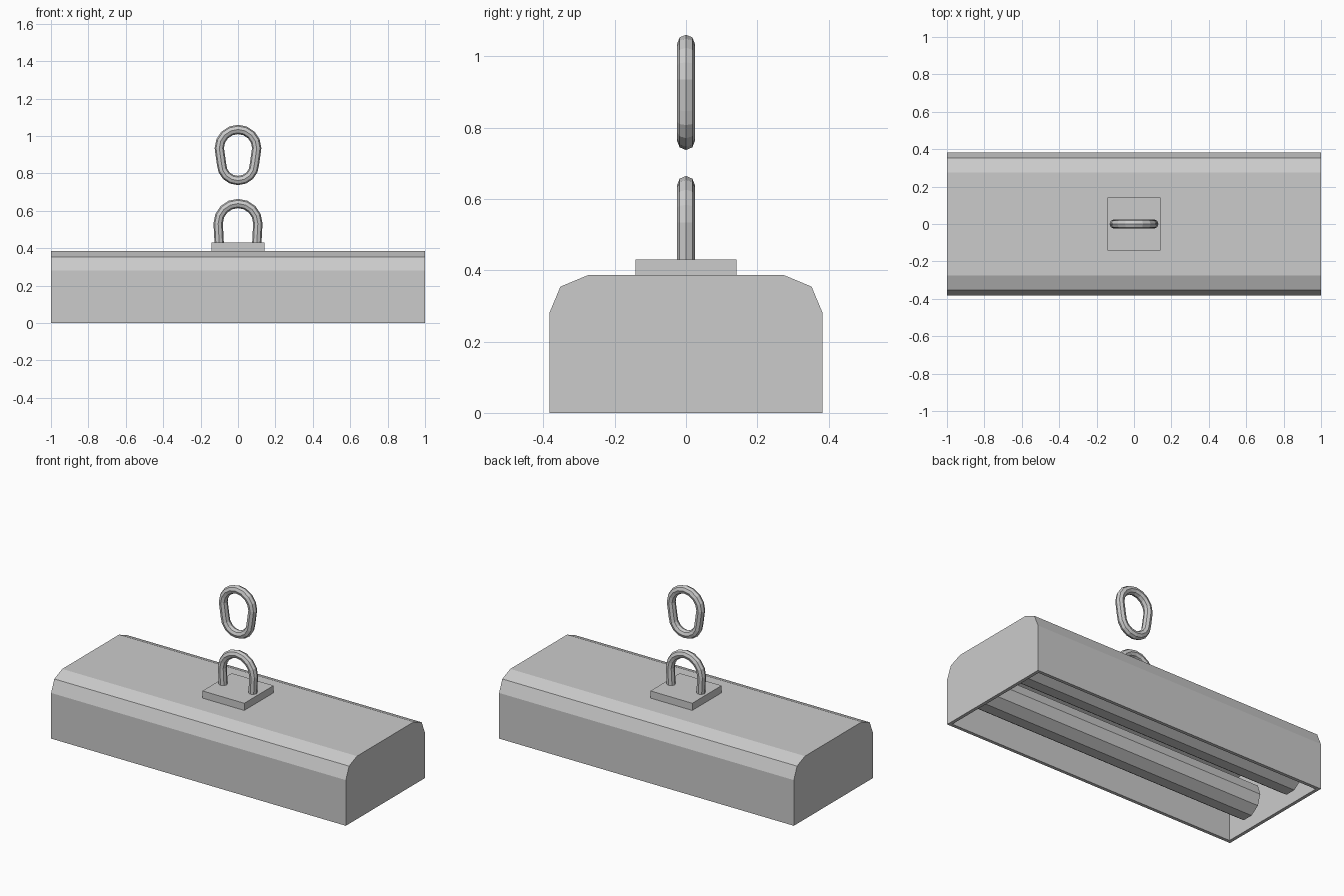
import bpy, bmesh
from math import sin, cos, pi
from mathutils import Vector

if "Cube" in bpy.data.objects:
    bpy.data.objects.remove(bpy.data.objects["Cube"])


def finish(name, bm):
    bmesh.ops.recalc_face_normals(bm, faces=bm.faces)
    mesh = bpy.data.meshes.new(name)
    bm.to_mesh(mesh)
    bm.free()
    obj = bpy.data.objects.new(name, mesh)
    bpy.context.collection.objects.link(obj)
    return obj


def prism(bm, profile, x0, x1):
    """Extrude a closed (y, z) profile along x."""
    face = bm.faces.new([bm.verts.new((x0, y, z)) for y, z in profile])
    ext = bmesh.ops.extrude_face_region(bm, geom=[face], use_keep_orig=True)
    verts = [g for g in ext["geom"] if isinstance(g, bmesh.types.BMVert)]
    bmesh.ops.translate(bm, verts=verts, vec=(x1 - x0, 0, 0))


def sweep(name, path, radius, closed, sides=8):
    """Round bar along an (x, z) path lying in the plane y = 0."""
    bm = bmesh.new()
    pts = [Vector((x, 0, z)) for x, z in path]
    n = len(pts)
    rings = []
    for i, p in enumerate(pts):
        a = pts[(i - 1) % n] if closed or i > 0 else p
        b = pts[(i + 1) % n] if closed or i < n - 1 else p
        t = (b - a).normalized()
        normal = Vector((t.z, 0, -t.x))
        rings.append([bm.verts.new(p + radius * (cos(k * 2 * pi / sides) * normal
                      + sin(k * 2 * pi / sides) * Vector((0, 1, 0))))
                      for k in range(sides)])
    for i in range(n if closed else n - 1):
        r, s = rings[i], rings[(i + 1) % n]
        for k in range(sides):
            m = (k + 1) % sides
            bm.faces.new((r[k], r[m], s[m], s[k]))
    if not closed:
        bm.faces.new(rings[0])
        bm.faces.new(rings[-1])
    return finish(name, bm)


def arc(zc, r, start, end, steps=8):
    angles = [start + (end - start) * i / steps for i in range(steps + 1)]
    return [(r * cos(a), zc + r * sin(a)) for a in angles]


# Lamp housing: chamfered shell, open underneath
half = [(0.383, 0), (0.383, 0.28), (0.352, 0.354), (0.275, 0.386)]
bm = bmesh.new()
prism(bm, half + [(-y, z) for y, z in reversed(half)], -1, 1)
bmesh.ops.delete(bm, geom=[f for f in bm.faces if f.calc_center_median().z < 0.001],
                 context='FACES_ONLY')
housing = finish("lamp_housing", bm)
shell = housing.modifiers.new("wall_thickness", 'SOLIDIFY')
shell.thickness = 0.02
shell.offset = -1
shell.use_even_offset = True

# Two light tubes inside the housing
for side, yc in (("front", -0.18), ("back", 0.18)):
    ring = [(yc + 0.106 * cos(k * pi / 5), 0.152 + 0.106 * sin(k * pi / 5))
            for k in range(10)]
    bm = bmesh.new()
    prism(bm, ring, -0.955, 0.955)
    finish(side + "_light_tube", bm)

# Mounting plate
bm = bmesh.new()
s = 0.142
prism(bm, [(-s, 0.38), (s, 0.38), (s, 0.43), (-s, 0.43)], -s, s)
finish("mounting_plate", bm)

# U-shaped shackle and the loose chain link above it
sweep("shackle", [(0.1, 0.415)] + arc(0.533, 0.106, 0, pi) + [(-0.1, 0.415)],
      0.025, closed=False)
sweep("chain_link", arc(0.935, 0.1, 0, pi) + arc(0.85, 0.088, pi, 2 * pi),
      0.025, closed=True)
